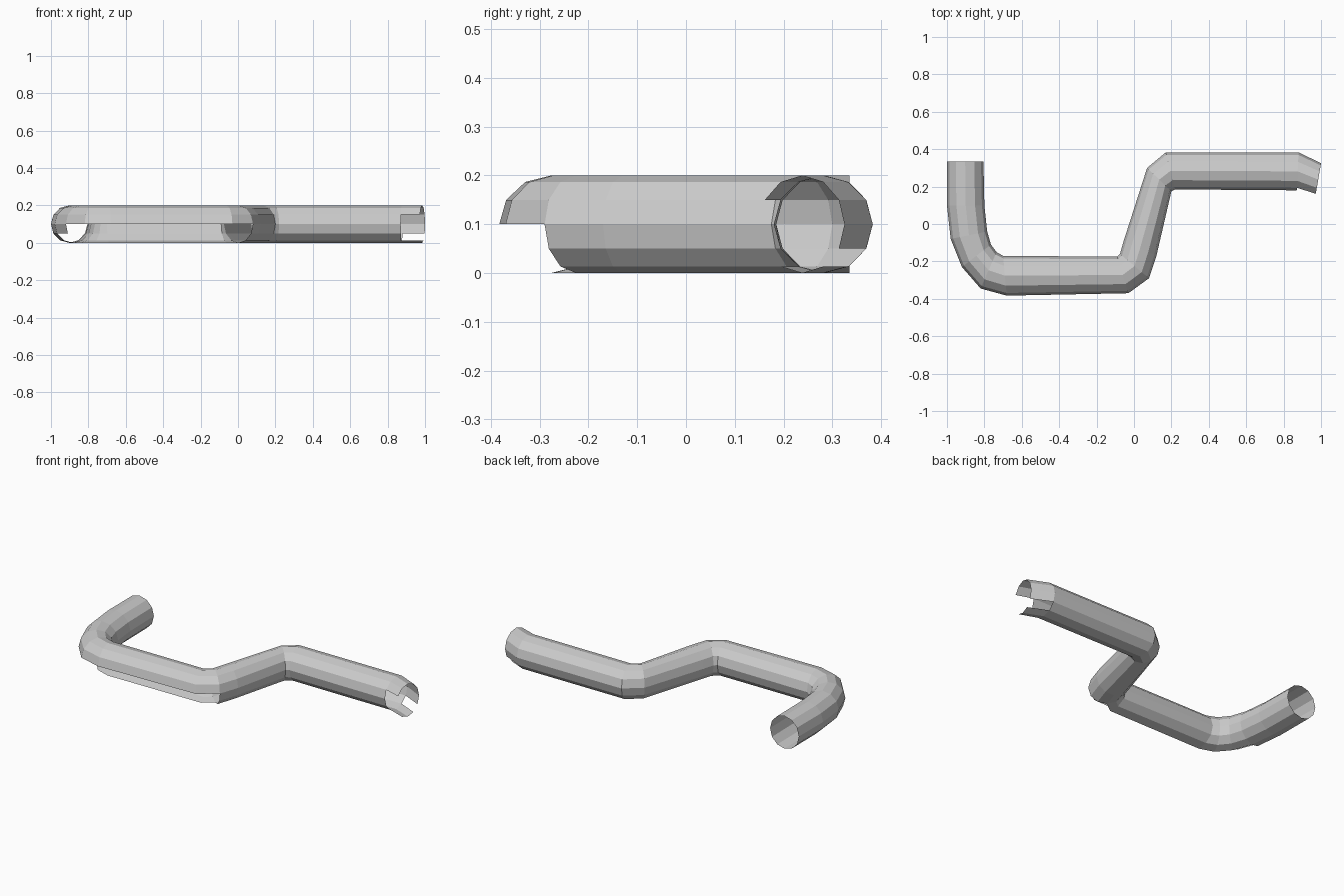
import bpy, bmesh, math
from mathutils import Vector

if "Cube" in bpy.data.objects:
    bpy.data.objects.remove(bpy.data.objects["Cube"])

SIDES = 12
HEIGHT = 0.1

# Plan-view stations along the pipe: left edge and right edge of each ring
stations = [
    ((-0.805, 0.335), (-1.00, 0.335)),
    ((-0.80, 0.10), (-1.00, 0.10)),
    ((-0.785, -0.04), (-0.98, -0.08)),
    ((-0.765, -0.11), (-0.92, -0.23)),
    ((-0.735, -0.15), (-0.82, -0.345)),
    ((-0.70, -0.17), (-0.68, -0.383)),
    ((-0.09, -0.175), (-0.03, -0.37)),
    ((-0.075, -0.16), (0.08, -0.29)),
    ((-0.055, -0.09), (0.12, -0.17)),
    ((0.07, 0.30), (0.20, 0.175)),
    ((0.17, 0.383), (0.22, 0.185)),
    ((0.88, 0.383), (0.87, 0.18)),
    ((1.00, 0.325), (0.97, 0.15)),
]

# Open panels: lower outer wall of the first bend and run, and the torn far end
gaps = {(2, 7), (2, 8)}
gaps |= {(s, k) for s in range(3, 7) for k in (6, 7, 8)}
gaps |= {(11, k) for k in (5, 6, 7, 10)}

bm = bmesh.new()
rings = []
for a, b in stations:
    a, b = Vector((*a, HEIGHT)), Vector((*b, HEIGHT))
    centre, half = (a + b) / 2, (a - b) / 2
    ring = []
    for k in range(SIDES):
        t = 2 * math.pi * k / SIDES
        ring.append(bm.verts.new(centre + half * math.cos(t)
                                 + Vector((0, 0, HEIGHT * math.sin(t)))))
    rings.append(ring)

# Pipe wall between neighbouring rings, open at both ends
for s in range(len(rings) - 1):
    for k in range(SIDES):
        if (s, k) in gaps:
            continue
        n = (k + 1) % SIDES
        bm.faces.new((rings[s][k], rings[s][n], rings[s + 1][n], rings[s + 1][k]))

bmesh.ops.delete(bm, geom=[v for v in bm.verts if not v.link_faces], context='VERTS')
# Point every panel away from the pipe's centre line
bm.normal_update()
first = bm.faces[:][0]
if first.normal.x < 0:
    bmesh.ops.reverse_faces(bm, faces=bm.faces[:])

mesh = bpy.data.meshes.new("bent_pipe")
bm.to_mesh(mesh)
bm.free()
pipe = bpy.data.objects.new("bent_pipe", mesh)
bpy.context.collection.objects.link(pipe)
